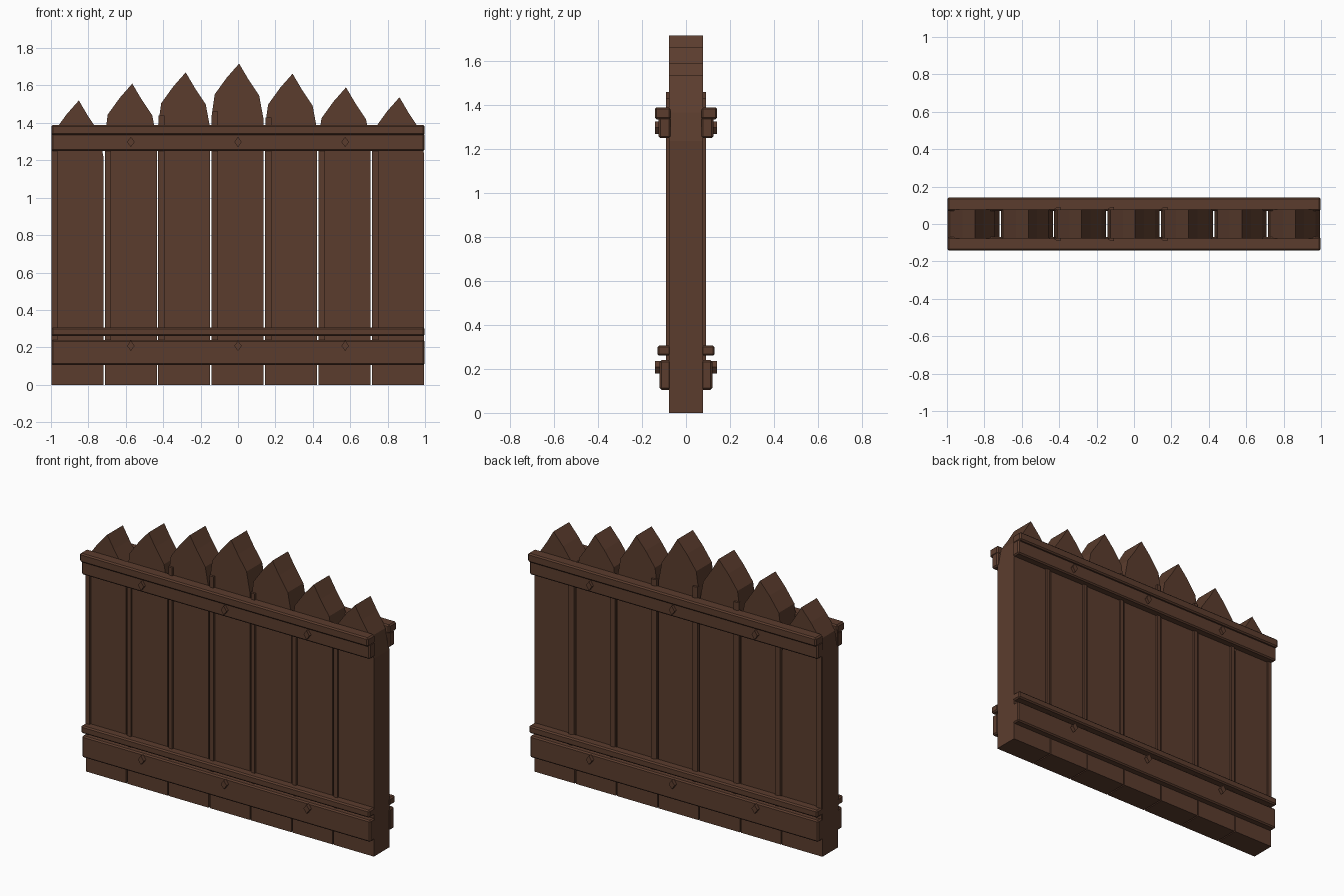
import bpy, bmesh, math

if "Cube" in bpy.data.objects:
    bpy.data.objects.remove(bpy.data.objects["Cube"])

wood = bpy.data.materials.new("dark_brown_wood")
wood.diffuse_color = (0.105, 0.046, 0.027, 1)
wood.use_nodes = True
wood.node_tree.nodes["Principled BSDF"].inputs["Base Color"].default_value = wood.diffuse_color


def prism(name, outline, to_3d, a, b, bevel=0):
    """Extrude a 2D outline between depths a and b."""
    bm = bmesh.new()
    ends = [[bm.verts.new(to_3d(u, v, d)) for u, v in outline] for d in (a, b)]
    bm.faces.new(ends[0])
    bm.faces.new(ends[1])
    n = len(outline)
    for i in range(n):
        j = (i + 1) % n
        bm.faces.new((ends[0][i], ends[0][j], ends[1][j], ends[1][i]))
    bmesh.ops.recalc_face_normals(bm, faces=bm.faces[:])
    if bevel:
        bmesh.ops.bevel(bm, geom=bm.edges[:], offset=bevel, segments=1,
                        affect='EDGES')
    mesh = bpy.data.meshes.new(name)
    bm.to_mesh(mesh)
    bm.free()
    mesh.materials.append(wood)
    obj = bpy.data.objects.new(name, mesh)
    bpy.context.collection.objects.link(obj)
    return obj


def along_y(u, v, d):
    return (u, d, v)


def along_x(u, v, d):
    return (d, u, v)


def along_z(u, v, d):
    return (u, v, d)


def rect(u0, u1, v0, v1):
    return [(u0, v0), (u1, v0), (u1, v1), (u0, v1)]


# Pointed planks: one tip shape, set at a different height on each plank
tip = [(0.139, -0.30), (0.115, -0.17), (0.055, -0.08), (0.008, 0),
       (-0.058, -0.075), (-0.123, -0.165), (-0.139, -0.28)]
peaks = [1.52, 1.61, 1.67, 1.717, 1.663, 1.59, 1.537]
batten_tops = [1.36, 1.37, 1.44, 1.46, 1.43, 1.37, 1.36]
for i, peak in enumerate(peaks):
    cx = -0.859 + 0.2857 * i
    outline = [(cx - 0.139, 0), (cx + 0.139, 0)]
    outline += [(cx + x, peak + z) for x, z in tip]
    prism("plank", outline, along_y, -0.077, 0.077)
    # Raised strip along the left edge of the plank, on both faces
    x0 = cx - 0.137
    for s in (-1, 1):
        strip = [(x0, s * 0.07), (x0, s * 0.083), (x0 + 0.012, s * 0.09),
                 (x0 + 0.032, s * 0.09), (x0 + 0.032, s * 0.07)]
        prism("batten", strip, along_z, 0.2, batten_tops[i])

# Rails on both faces: name, outer depth, bottom, top
rails = [("top_rail", 0.124, 1.25, 1.345), ("top_cap", 0.142, 1.335, 1.39),
         ("lower_trim", 0.13, 0.26, 0.307), ("lower_rail", 0.12, 0.105, 0.24)]
for s in (-1, 1):
    for name, depth, z0, z1 in rails:
        prism(name, rect(s * 0.07, s * depth, z0, z1), along_x, -0.998, 0.998,
              0.008)
    # Diamond bolt heads
    for z, depth in ((1.298, 0.12), (0.208, 0.115)):
        for x in (-0.573, 0, 0.573):
            diamond = [(x - 0.02, z), (x, z - 0.028), (x + 0.02, z), (x, z + 0.028)]
            prism("bolt", diamond, along_y, s * depth, s * 0.142)
